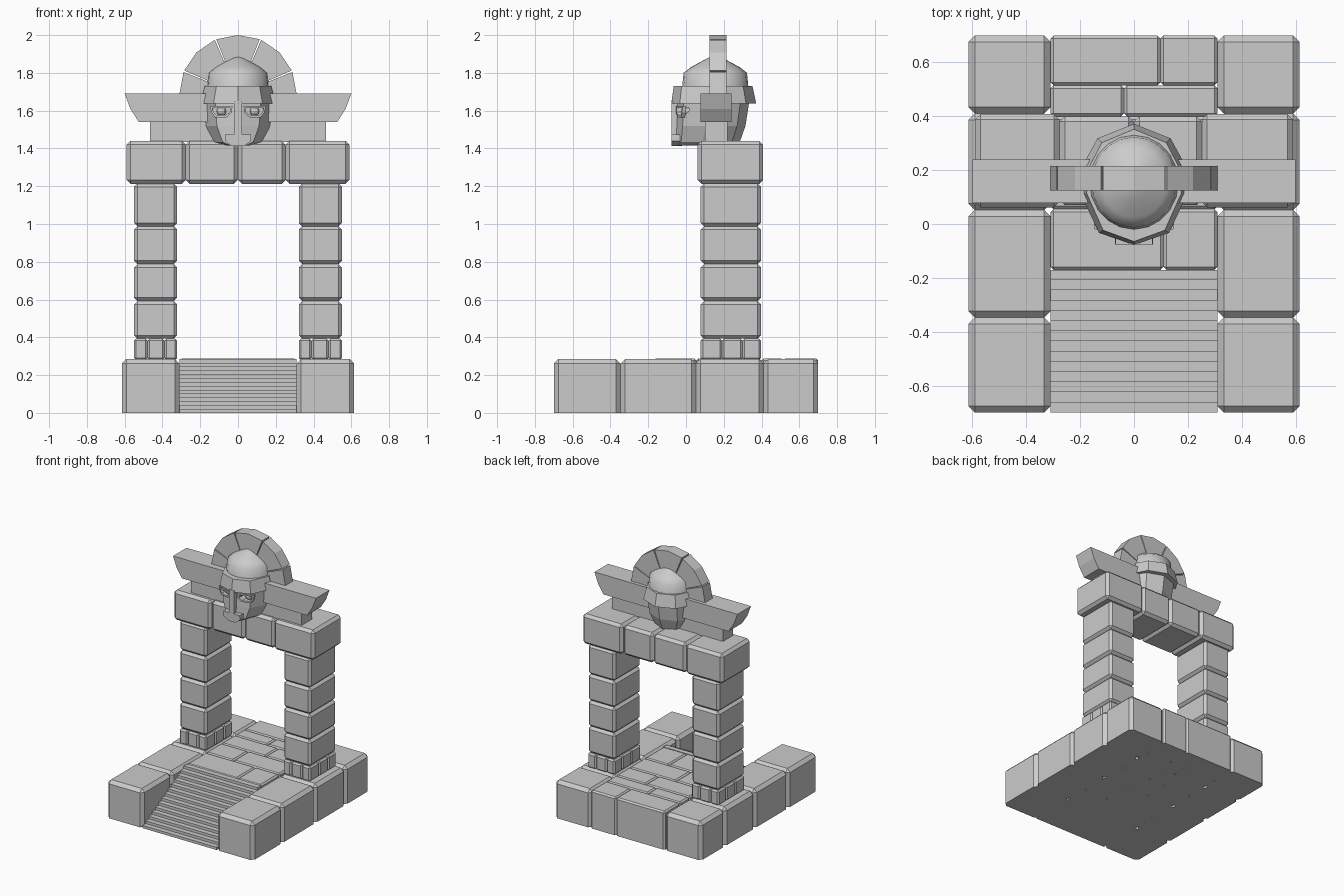
import bpy, bmesh, math

if "Cube" in bpy.data.objects:
    bpy.data.objects.remove(bpy.data.objects["Cube"])


def finish(name, bm):
    bmesh.ops.recalc_face_normals(bm, faces=bm.faces)
    me = bpy.data.meshes.new(name)
    bm.to_mesh(me)
    bm.free()
    ob = bpy.data.objects.new(name, me)
    bpy.context.collection.objects.link(ob)
    return ob


def block(name, x, y, z, bevel=0.02, flat_bottom=False):
    """Chamfered stone from min/max pairs."""
    bm = bmesh.new()
    bmesh.ops.create_cube(bm, size=1)
    for v in bm.verts:
        v.co = [sum(r) / 2 + c * (r[1] - r[0]) for r, c in zip((x, y, z), v.co)]
    edges = [e for e in bm.edges
             if not (flat_bottom and all(v.co.z < z[0] + 1e-4 for v in e.verts))]
    if bevel:
        bmesh.ops.bevel(bm, geom=edges, offset=bevel, segments=1, affect='EDGES')
    return finish(name, bm)


def loft(name, rings):
    """Closed solid through rings with equal point counts."""
    bm = bmesh.new()
    vs = [[bm.verts.new(p) for p in r] for r in rings]
    n = len(rings[0])
    for a, b in zip(vs, vs[1:]):
        for i in range(n):
            j = (i + 1) % n
            bm.faces.new((a[i], a[j], b[j], b[i]))
    bm.faces.new(vs[0])
    bm.faces.new(vs[-1])
    return finish(name, bm)


def prism(name, pts, y0, y1):
    """Front-view profile extruded along y."""
    return loft(name, [[(x, y, z) for x, z in pts] for y in (y0, y1)])


def pair(a, b, s):
    return (a, b) if s > 0 else (-b, -a)


# Base: two side walls of large stones
ys = [-0.70, -0.347, 0.052, 0.41, 0.70]
for s in (-1, 1):
    for a, b in zip(ys, ys[1:]):
        block("side_stone", pair(0.31, 0.615, s), (a, b), (0, 0.285), 0.024, True)

# Paving between the walls, staggered joints
rows = [(-0.17, 0.055, 0.11), (0.055, 0.24, -0.08), (0.24, 0.40, 0.06),
        (0.40, 0.515, -0.037), (0.515, 0.70, 0.098)]
for a, b, split in rows:
    for x in ((-0.31, split), (split, 0.31)):
        block("paving_stone", x, (a, b), (0, 0.288), 0.011, True)

# Stairs as one stepped profile
n = 14
d, h = 0.53 / n, 0.285 / n
steps = [(-0.17, 0), (-0.70, 0)]
for i in range(n):
    steps += [(-0.70 + i * d, (i + 1) * h), (-0.70 + (i + 1) * d, (i + 1) * h)]
loft("stairs", [[(x, y, z) for y, z in steps] for x in (-0.31, 0.31)])

# Pillars: footing stones and four stacked blocks
px = [0.322, 0.39, 0.48, 0.55]
py = [0.078, 0.19, 0.30, 0.397]
pz = [0.393, 0.592, 0.788, 0.988, 1.215]
for s in (-1, 1):
    for i in range(3):
        for j in range(3):
            block("footing_stone", pair(px[i], px[i + 1], s), (py[j], py[j + 1]),
                  (0.28, 0.393), 0.011)
    for a, b in zip(pz, pz[1:]):
        block("pillar_stone", pair(0.322, 0.55, s), (0.078, 0.397), (a, b), 0.018)

# Lintel
lx = [-0.59, -0.277, 0.0, 0.252, 0.59]
for i in range(4):
    y = (0.062, 0.408) if i in (0, 3) else (0.07, 0.40)
    block("lintel_stone", (lx[i], lx[i + 1]), y, (1.213, 1.44), 0.02)

# Cornice: slab and flared wing beam
block("cornice_slab", (-0.465, 0.465), (0.1, 0.22), (1.435, 1.54), 0)
half = [(0.525, 1.54), (0.57, 1.61), (0.60, 1.69)]
prism("wing_beam", half + [(-x, z) for x, z in reversed(half)], 0.078, 0.24)

# Fan of wedge stones behind the head
for k, angs in enumerate([(0, 22.5), (22.5, 45, 67.5), (67.5, 90, 112.5),
                          (112.5, 135, 157.5), (157.5, 180)]):
    a = [math.radians(t) for t in angs]
    gap = 0.014
    a[0] += gap if k else 0
    a[-1] -= gap if k < 4 else 0
    pts = [(0.31 * math.cos(t), 1.69 + 0.31 * math.sin(t)) for t in a]
    pts += [(0.13 * math.cos(t), 1.69 + 0.13 * math.sin(t)) for t in reversed(a)]
    prism("fan_stone", pts, 0.125, 0.215)


# Head: faceted rings with a ridge at front and back
def ring(z, sx, yf, yb):
    uv = [(0, 0), (0.65, 0.1), (1, 0.43), (0.95, 0.66), (0.68, 0.88), (0, 1)]
    uv += [(-u, v) for u, v in uv[-2:0:-1]]
    return [(sx * u, yf + (yb - yf) * v, z) for u, v in uv]


head = loft("head", [ring(1.415, 0.06, -0.06, 0.05), ring(1.435, 0.125, -0.06, 0.285),
                     ring(1.52, 0.172, -0.055, 0.315), ring(1.65, 0.185, -0.05, 0.335)])
loft("helmet_brim", [ring(1.637, 0.2, -0.078, 0.372), ring(1.73, 0.176, -0.065, 0.352)])

# Eyes: sockets, raised rims and eyeballs
eye = [(0.03, 1.625), (0.148, 1.625), (0.14, 1.59), (0.122, 1.565), (0.06, 1.565), (0.032, 1.59)]
cx, cz = 0.088, 1.597
inner = [(cx + (x - cx) * 0.8, cz + (z - cz) * 0.65) for x, z in eye]


def face_y(x):
    return -0.053 + 0.3 * x


for s in (-1, 1):
    cutter = prism("socket_cutter", [(s * x, z) for x, z in inner], -0.2, 0.015)
    cutter.hide_render = True
    cutter.hide_viewport = True
    m = head.modifiers.new("socket", 'BOOLEAN')
    m.operation = 'DIFFERENCE'
    m.object = cutter
    bm = bmesh.new()
    loops = [[bm.verts.new((s * x, face_y(x) + o, z)) for x, z in p]
             for p, o in ((eye, 0.01), (eye, -0.01), (inner, -0.01), (inner, 0.01))]
    for a, b in zip(loops, loops[1:] + loops[:1]):
        for i in range(6):
            j = (i + 1) % 6
            bm.faces.new((a[i], a[j], b[j], b[i]))
    finish("eye_rim", bm)
    bm = bmesh.new()
    bmesh.ops.create_uvsphere(bm, u_segments=10, v_segments=6, radius=0.026)
    for v in bm.verts:
        v.co.x += s * cx
        v.co.y += 0.008
        v.co.z += cz
    finish("eyeball", bm)

# Nose guard flaring into the mouth plate
nose = [(0.02, 1.65), (0.02, 1.475), (0.068, 1.475), (0.07, 1.44), (0.03, 1.412)]
prism("nose_guard", nose + [(-x, z) for x, z in reversed(nose)], -0.077, -0.02)

# Smooth dome coming to a blunt point
rings = []
for z, rx, ry in ((1.70, 0.168, 0.178), (1.80, 0.158, 0.168), (1.83, 0.122, 0.13),
                  (1.865, 0.06, 0.065), (1.895, 0.008, 0.008)):
    rings.append([(rx * math.cos(t), 0.155 + ry * math.sin(t), z)
                  for t in (i * math.tau / 20 for i in range(20))])
dome = loft("helmet_dome", rings)
for o in bpy.context.selected_objects:
    o.select_set(False)
dome.select_set(True)
bpy.context.view_layer.objects.active = dome
bpy.ops.object.shade_smooth_by_angle(angle=math.radians(50))
